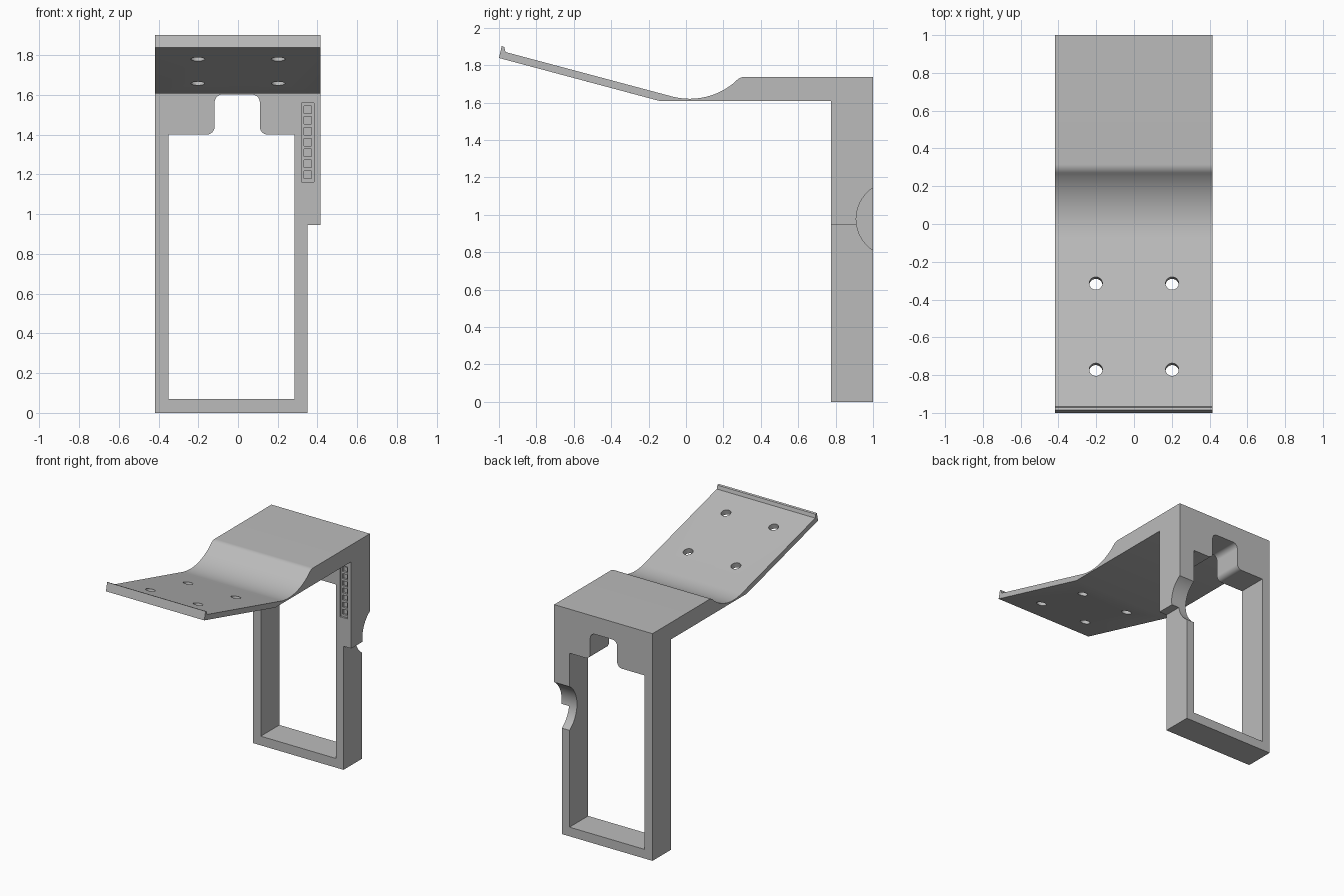
import bpy, bmesh
from math import sin, cos, radians, atan2, pi
from mathutils import Vector, Matrix

if "Cube" in bpy.data.objects:
    bpy.data.objects.remove(bpy.data.objects["Cube"])

grey = bpy.data.materials.new("plain grey")
grey.use_nodes = True
grey.diffuse_color = (0.5, 0.5, 0.5, 1)
grey.node_tree.nodes["Principled BSDF"].inputs["Base Color"].default_value = (0.5, 0.5, 0.5, 1)


def arc(cx, cy, r, start, end, n):
    """Points on an arc, angles in degrees."""
    return [(cx + r * cos(radians(start + (end - start) * i / n)),
             cy + r * sin(radians(start + (end - start) * i / n))) for i in range(n + 1)]


def prism(name, pts, axis, lo, hi):
    """Extrude a 2D outline along x (outline in y, z) or y (outline in x, z)."""
    def place(p, d):
        return (d, p[0], p[1]) if axis == "x" else (p[0], d, p[1])
    bm = bmesh.new()
    a = [bm.verts.new(place(p, lo)) for p in pts]
    b = [bm.verts.new(place(p, hi)) for p in pts]
    bm.faces.new(a)
    bm.faces.new(b[::-1])
    for i in range(len(pts)):
        j = (i + 1) % len(pts)
        bm.faces.new((a[j], a[i], b[i], b[j]))
    bmesh.ops.recalc_face_normals(bm, faces=bm.faces)
    return finish(name, bm)


def finish(name, bm):
    me = bpy.data.meshes.new(name)
    bm.to_mesh(me)
    bm.free()
    me.materials.append(grey)
    ob = bpy.data.objects.new(name, me)
    bpy.context.collection.objects.link(ob)
    return ob


def rect(x0, x1, z0, z1):
    return [(x0, z0), (x1, z0), (x1, z1), (x0, z1)]


def cut(cutter):
    """Subtract a cutter from the bracket and discard it."""
    cutter.hide_render = True
    mod = bracket.modifiers.new("cut", "BOOLEAN")
    mod.operation = "DIFFERENCE"
    mod.solver = "EXACT"
    mod.object = cutter
    bpy.context.view_layer.objects.active = bracket
    bpy.ops.object.modifier_apply(modifier=mod.name)
    bpy.data.objects.remove(cutter)


# Side profile: tilted plate with lip, curved neck, block and rear post
side = [(1, 0), (1, 1.737)]
side += arc(0.316, 1.672, 0.065, 90, 133, 8)
side += arc(0.02, 1.99, 0.37, -47, -105, 24)[1:]
side += [(-0.965, 1.87), (-0.972, 1.897), (-0.985, 1.902), (-1, 1.838),
         (-0.14, 1.608), (0.775, 1.608), (0.775, 0)]
bracket = prism("bracket", side, "x", -0.417, 0.415)

# Tall opening with a rounded notch in its top edge
r = 0.04
opening = [(-0.35, 0.07), (0.285, 0.07), (0.285, 1.4)]
opening += arc(0.11 + r, 1.4 + r, r, 270, 180, 8)
opening += arc(0.11 - r, 1.602 - r, r, 0, 90, 8)
opening += arc(-0.118 + r, 1.602 - r, r, 90, 180, 8)
opening += arc(-0.118 - r, 1.4 + r, r, 0, -90, 8)
opening += [(-0.35, 1.4)]
cut(prism("opening_cutter", opening, "y", 0.7, 1.1))

# Narrower lower half of the left post and its round finger notch
cut(prism("step_cutter", rect(0.35, 0.5, -0.1, 0.945), "y", 0.7, 1.1))
cut(prism("finger_cutter", arc(1.11, 0.977, 0.2, 0, 354.375, 63), "x", 0.2, 0.5))

# Recessed strip with a row of square pockets
cut(prism("strip_cutter", rect(0.32, 0.382, 1.163, 1.56), "y", 0.7, 0.79))
for i in range(7):
    z = 1.199 + 0.0545 * i
    cut(prism("pocket_cutter", rect(0.332, 0.37, z - 0.019, z + 0.019), "y", 0.7, 0.805))

# Four screw holes square to the tilted plate
tilt = -atan2(0.23, 0.86)
for x in (-0.202, 0.202):
    for y, z in ((-0.313, 1.70), (-0.77, 1.82)):
        bm = bmesh.new()
        bmesh.ops.create_cone(bm, cap_ends=True, segments=32, radius1=0.035, radius2=0.035,
                              depth=0.2, matrix=Matrix.Translation((x, y, z)) @ Matrix.Rotation(tilt, 4, "X"))
        cut(finish("hole_cutter", bm))

# Smooth curved surfaces, keep hard edges
bpy.ops.object.select_all(action="DESELECT")
bracket.select_set(True)
bpy.context.view_layer.objects.active = bracket
bpy.ops.object.shade_smooth_by_angle(angle=radians(30))
